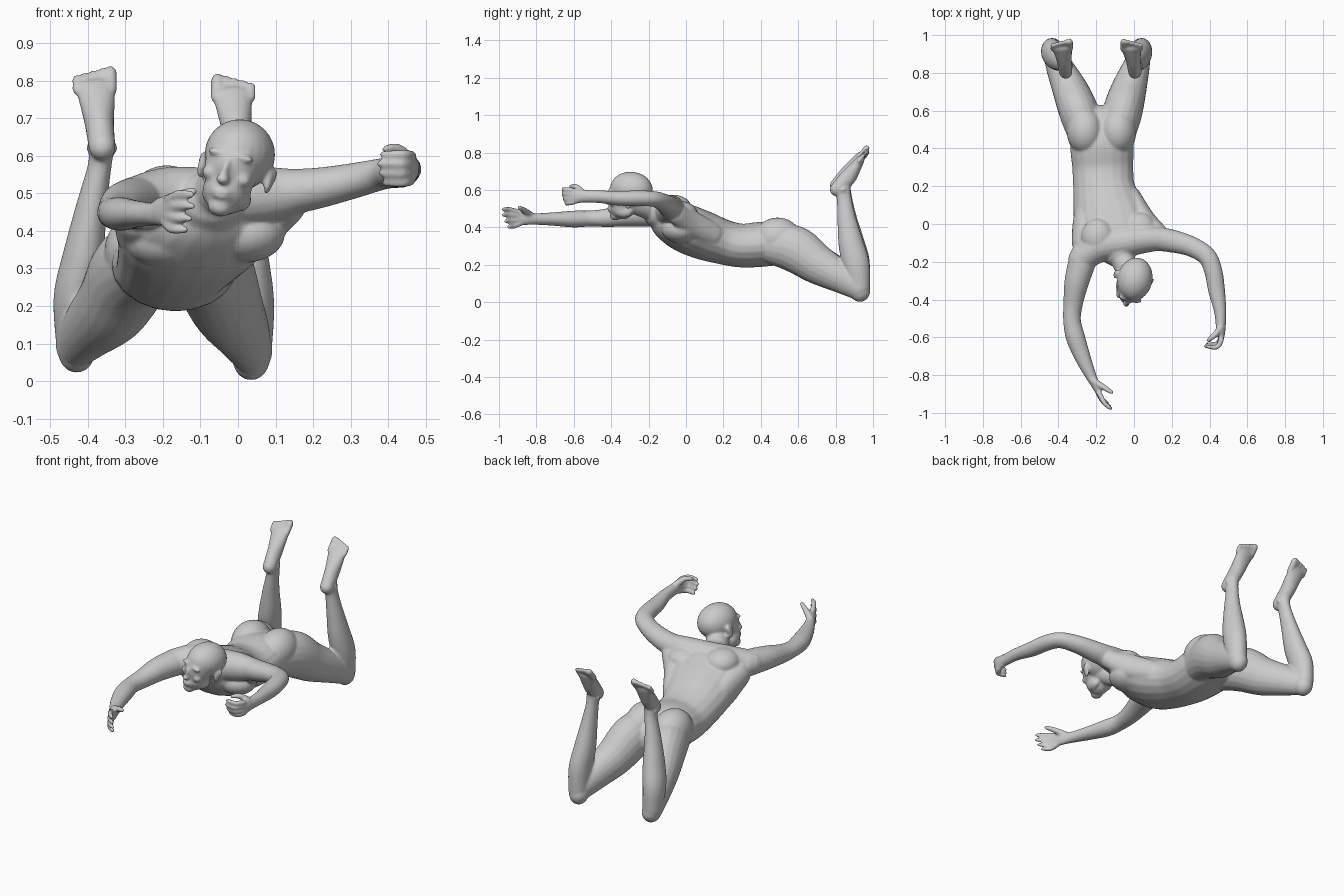
import bpy, bmesh, math
from mathutils import Vector, Matrix

bm = bmesh.new()


def catmull(p, t):
    # smooth interpolation through the stations
    i = min(int(t), len(p) - 2)
    f = t - i
    a, b, c, d = p[max(i - 1, 0)], p[i], p[i + 1], p[min(i + 2, len(p) - 1)]
    return [0.5 * (2 * q + (r - o) * f + (2 * o - 5 * q + 4 * r - s) * f * f
                   + (3 * q - o - 3 * r + s) * f ** 3) for o, q, r, s in zip(a, b, c, d)]


def loft(stations, ref=(0, 0, 1), sides=20, sub=6):
    # stations: x, y, z, half width, half thickness (along ref); round ends
    n = (len(stations) - 1) * sub
    pts = [catmull(stations, k / sub) for k in range(n + 1)]
    pos = [Vector(p[:3]) for p in pts]
    rows = []
    for k, p in enumerate(pts):
        t = (pos[min(k + 1, n)] - pos[max(k - 1, 0)]).normalized()
        up = Vector(ref)
        up = (up - t * up.dot(t)).normalized()
        rows.append((pos[k], t, t.cross(up), up, p[3], p[4]))

    def cap(row, sign):
        c, t, s, u, a, b = row
        return [(c + t * sign * min(a, b) * math.sin(q), t, s, u, a * math.cos(q), b * math.cos(q))
                for q in (0.4, 0.8, 1.15, 1.45)]
    rows = cap(rows[0], -1)[::-1] + rows + cap(rows[-1], 1)
    rings = [[bm.verts.new(c + s * a * math.cos(2 * math.pi * j / sides)
                           + u * b * math.sin(2 * math.pi * j / sides)) for j in range(sides)]
             for c, t, s, u, a, b in rows]
    for r0, r1 in zip(rings, rings[1:]):
        for j in range(sides):
            bm.faces.new((r0[j], r0[(j + 1) % sides], r1[(j + 1) % sides], r1[j]))
    bm.faces.new(rings[0][::-1])
    bm.faces.new(rings[-1])


def blob(c, r, frame=Matrix()):
    m = frame @ Matrix.Translation(c) @ Matrix.Diagonal((*r, 1))
    bmesh.ops.create_uvsphere(bm, u_segments=24, v_segments=16, radius=1, matrix=m)


def mix(a, b, t):
    return a + (b - a) * t


# torso, pelvis to base of neck
loft([(-.172, .53, .30, .15, .10), (-.17, .42, .31, .168, .120), (-.165, .3, .303, .162, .117),
      (-.16, .2, .322, .163, .120), (-.142, .1, .355, .182, .130), (-.118, 0, .395, .205, .130),
      (-.095, -.09, .445, .18, .112), (-.08, -.14, .475, .10, .085)])
# shoulder girdle and shoulder muscles
loft([(-.28, -.19, .475, .07, .068), (-.19, -.12, .485, .085, .085), (-.08, -.10, .485, .085, .085),
      (.05, -.08, .495, .075, .078), (.16, -.08, .505, .058, .06)])
blob((-.19, -.07, .505), (.09, .10, .07))
blob((.03, -.03, .48), (.09, .09, .06))
# side back muscles
loft([(-.27, -.10, .44, .06, .07), (-.265, .0, .40, .06, .08), (-.25, .14, .35, .05, .06)])
loft([(.13, -.05, .47, .05, .055), (.06, .03, .42, .05, .07), (-.01, .15, .36, .045, .06)])
# chest muscles
blob((-.19, -.05, .375), (.115, .10, .075))
blob((.015, -.03, .39), (.11, .10, .075))
# neck
loft([(-.09, -.11, .46, .075, .07), (-.065, -.18, .495, .064, .062), (-.03, -.25, .525, .06, .062),
      (-.01, -.29, .55, .055, .06)])
# buttocks
blob((-.258, .49, .345), (.098, .125, .108))
blob((-.085, .49, .345), (.098, .125, .108))


def leg(hip, knee, ankle, toe, inner, dz):
    # thigh
    loft([(hip, .45, .31, .09, .105), (mix(hip, knee, .2), .58, .285, .105, .125),
          (mix(hip, knee, .45), .70, .205, .096, .108), (mix(hip, knee, .75), .82, .138 + dz / 2, .075, .087),
          (knee, .925, .076 + dz, .052, .066)])
    # kneecap and shin with calf
    blob((knee - inner * -.005, .93, .06 + dz), (.05, .055, .058))
    loft([(knee, .93, .08 + dz, .05, .055), (knee, .91, .2 + dz, .057, .072),
          (mix(knee, ankle, .3), .883, .31 + dz, .055, .068), (mix(knee, ankle, .6), .86, .44 + dz, .042, .051),
          (mix(knee, ankle, .9), .846, .55 + dz, .032, .04), (ankle, .838, .61 + dz, .034, .042)], (0, 1, 0))
    blob((ankle, .84, .60 + dz), (.043, .022, .022))
    # foot and toes
    sole = (0, -.7, .7)
    loft([(ankle, .805, .603 + dz, .036, .037), (mix(ankle, toe, .4), .863, .664 + dz, .039, .044),
          (mix(ankle, toe, .7), .902, .718 + dz, .047, .034), (toe, .932, .762 + dz, .053, .023)], sole)
    for i in range(5):
        x = toe + inner * (.04 - .0225 * i)
        r = .0175 if i == 0 else .0125
        e = -.006 * max(i - 1, 0)
        loft([(x, .925, .755 + dz, r, r), (x, .952 + e, .785 + dz + e, r, r),
              (x, .965 + e, .803 + dz + e, r, r)], sole, 12, 3)


leg(-.25, -.435, -.362, -.38, 1, .02)
leg(-.09, .04, .005, -.015, -1, 0)

# upper arms and forearms
loft([(-.265, -.17, .475, .075, .072), (-.302, -.30, .468, .066, .063), (-.322, -.42, .452, .052, .05),
      (-.328, -.51, .448, .047, .043), (-.31, -.60, .445, .051, .045), (-.27, -.71, .445, .042, .036),
      (-.23, -.80, .445, .03, .031), (-.215, -.83, .447, .026, .034)])
loft([(.10, -.075, .50, .065, .065), (.20, -.09, .512, .061, .056), (.30, -.118, .532, .054, .048),
      (.385, -.17, .552, .05, .042), (.42, -.25, .556, .048, .042), (.437, -.35, .556, .045, .04),
      (.456, -.46, .564, .033, .034), (.46, -.55, .567, .026, .034)])


def hand(wrist, index, pinky, bend_i, bend_p, tip_i, tip_p, thumb, normal):
    w, a, b = Vector(wrist), Vector(index), Vector(pinky)
    mid = (a + b) / 2
    half = (a - b).length / 2 + .008
    # palm
    loft([(*w, .03, .022), (*w.lerp(mid, .5), half * .95, .023), (*w.lerp(mid, .95), half, .016)], normal)
    # four fingers
    for i in range(4):
        t = i / 3
        k = (1, 1.12, 1.08, .95)[i]
        base = a.lerp(b, t)
        knuckle = base + Vector(bend_i).lerp(Vector(bend_p), t) * k
        tip = base + Vector(tip_i).lerp(Vector(tip_p), t) * k
        loft([(*base, .015, .015), (*knuckle, .0135, .0135), (*tip, .0105, .0105)], (.1, .2, 1), 12, 4)
    loft([(*p, r, r) for p, r in zip(thumb, (.02, .016, .012))], (.1, .2, 1), 12, 4)


hand((-.222, -.81, .446), (-.185, -.895, .482), (-.193, -.885, .422),
     (.028, -.052, .015), (.02, -.042, -.018), (.06, -.082, .015), (.055, -.065, -.02),
     [(-.21, -.835, .468), (-.16, -.865, .492), (-.12, -.89, .505)], (1, .35, 0))
hand((.46, -.54, .567), (.462, -.612, .60), (.46, -.602, .535),
     (-.022, -.04, .004), (-.022, -.036, -.006), (-.075, -.036, .004), (-.07, -.03, -.006),
     [(.452, -.56, .592), (.425, -.59, .618), (.395, -.615, .618)], (1, .1, 0))

# head in its own tilted frame: x side, y back, z up
up = Vector((.24, .03, .96)).normalized()
back = Vector((.24, .96, .06))
back = (back - up * back.dot(up)).normalized()
side = back.cross(up)
H = Matrix((side, back, up)).transposed().to_4x4()
H.translation = (-.008, -.305, .563)
blob((0, .012, .043), (.093, .116, .094), H)
blob((0, -.035, .01), (.076, .077, .088), H)
blob((0, -.035, -.055), (.064, .07, .07), H)
blob((0, -.07, -.108), (.033, .032, .026), H)
blob((0, -.085, -.07), (.036, .025, .03), H)
# nose, lips
blob((0, -.112, -.012), (.011, .016, .036), H)
blob((0, -.118, -.036), (.018, .018, .014), H)
blob((0, -.107, -.068), (.024, .01, .0065), H)
blob((0, -.105, -.081), (.021, .01, .0065), H)
for s in (-1, 1):
    # brow, cheek, jaw corner, ear
    blob((s * .03, -.095, .032), (.034, .016, .011), H)
    blob((s * .045, -.075, -.025), (.024, .026, .02), H)
    blob((s * .042, -.02, -.075), (.024, .05, .03), H)
    blob((s * .094, .018, -.008), (.011, .022, .036), H)
    blob((s * .10, .028, .008), (.009, .014, .022), H)

bmesh.ops.recalc_face_normals(bm, faces=bm.faces)
mesh = bpy.data.meshes.new("body")
bm.to_mesh(mesh)
bm.free()
body = bpy.data.objects.new("body", mesh)
bpy.context.collection.objects.link(body)

# fuse all parts into one smooth skin
fuse = body.modifiers.new("fuse", 'REMESH')
fuse.mode = 'VOXEL'
fuse.voxel_size = .0065
fuse.use_smooth_shade = True
soft = body.modifiers.new("soften", 'SMOOTH')
soft.factor = .5
soft.iterations = 7
